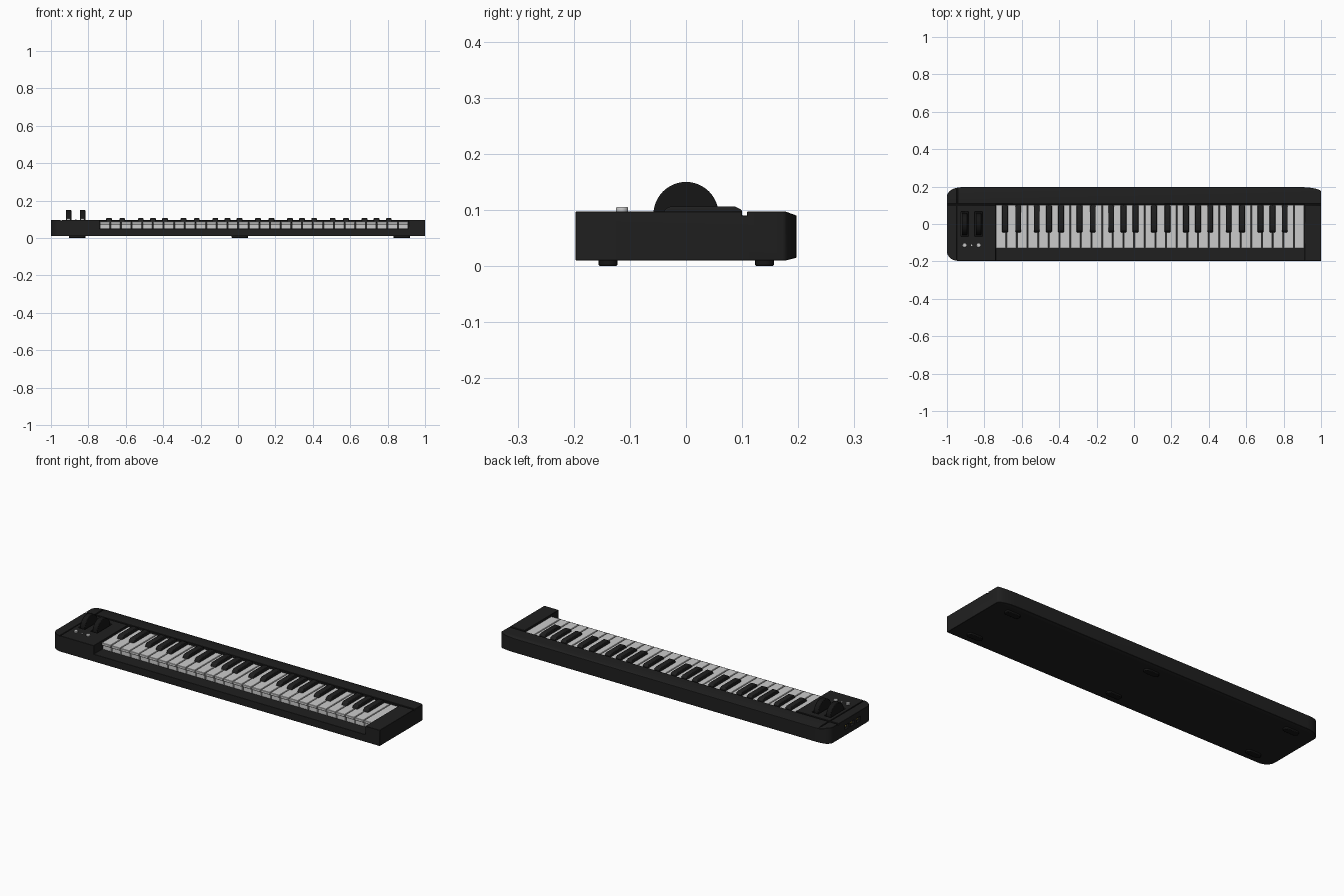
import bpy, bmesh, math
from mathutils import Vector

if "Cube" in bpy.data.objects:
    bpy.data.objects.remove(bpy.data.objects["Cube"])


def material(name, rgb):
    m = bpy.data.materials.new(name)
    m.diffuse_color = (*rgb, 1)
    m.use_nodes = True
    m.node_tree.nodes["Principled BSDF"].inputs["Base Color"].default_value = m.diffuse_color
    return m


BLACK = material("black_plastic", (0.014, 0.014, 0.014))
DARK = material("dark_rubber", (0.008, 0.008, 0.008))
GOLD = material("gold_contact", (0.55, 0.42, 0.08))


def finish(name, bm, mat=None, bevel=0.0, segs=2):
    bmesh.ops.recalc_face_normals(bm, faces=bm.faces)
    me = bpy.data.meshes.new(name)
    bm.to_mesh(me)
    bm.free()
    ob = bpy.data.objects.new(name, me)
    bpy.context.collection.objects.link(ob)
    if mat:
        me.materials.append(mat)
    if bevel:
        b = ob.modifiers.new("bevel", 'BEVEL')
        b.width, b.segments, b.limit_method = bevel, segs, 'ANGLE'
    return ob


def smooth(ob):
    bpy.ops.object.select_all(action='DESELECT')
    ob.select_set(True)
    bpy.context.view_layer.objects.active = ob
    bpy.ops.object.shade_smooth_by_angle(angle=math.radians(35))


def prism(name, pts, axis, lo, hi, mat=None, bevel=0.0, segs=2):
    """Extrude a 2D profile: axis 'x' takes (y, z) points, axis 'z' takes (x, y)."""
    bm = bmesh.new()
    vs = [bm.verts.new((lo, a, b) if axis == 'x' else (a, b, lo)) for a, b in pts]
    f = bm.faces.new(vs)
    new = bmesh.ops.extrude_face_region(bm, geom=[f])["geom"]
    step = Vector((hi - lo, 0, 0)) if axis == 'x' else Vector((0, 0, hi - lo))
    bmesh.ops.translate(bm, vec=step, verts=[v for v in new if isinstance(v, bmesh.types.BMVert)])
    return finish(name, bm, mat, bevel, segs)


def box(name, x0, x1, y0, y1, z0, z1, mat=None, bevel=0.0):
    return prism(name, [(x0, y0), (x1, y0), (x1, y1), (x0, y1)], 'z', z0, z1, mat, bevel)


def circle(cx, cy, r, n):
    return [(cx + r * math.cos(2 * math.pi * i / n), cy + r * math.sin(2 * math.pi * i / n)) for i in range(n)]


def arc(cx, cy, rx, ry, a0, a1, n=8):
    return [(cx + rx * math.cos(math.radians(a0 + (a1 - a0) * i / n)),
             cy + ry * math.sin(math.radians(a0 + (a1 - a0) * i / n))) for i in range(n + 1)]


def boolean(ob, cutter, op='DIFFERENCE'):
    m = ob.modifiers.new("cut", 'BOOLEAN')
    m.operation, m.object, m.solver = op, cutter, 'EXACT'
    cutter.hide_render = True
    bpy.context.view_layer.objects.active = ob
    bpy.ops.object.modifier_apply(modifier=m.name)
    bpy.data.objects.remove(cutter, do_unlink=True)


L, R = -0.74, 0.912          # key bed limits
WHEELS = (-0.906, -0.831)

# Body: side profile trimmed to the rounded plan outline
body = prism("body", [(-0.197, 0.01), (0.178, 0.01), (0.197, 0.015), (0.197, 0.09),
                      (0.178, 0.097), (-0.197, 0.097)], 'x', -1.1, 1.1, BLACK)
plan = [(1, -0.3), (1, 0.172)] + arc(0.89, 0.172, 0.11, 0.025, 0, 90)[1:]
plan += arc(-0.92, 0.147, 0.08, 0.05, 90, 180) + arc(-0.94, -0.147, 0.06, 0.05, 180, 270)
plan += [(-0.9, -0.197), (-0.9, -0.3)]
boolean(body, prism("plan_cutter", plan, 'z', -0.1, 0.2), 'INTERSECT')

# Key bed, panel grooves, wheel wells and side port recesses
boolean(body, box("bed_cutter", L, R, -0.3, 0.106, 0.05, 0.2))
boolean(body, box("groove_cutter", -1.1, 1.1, 0.1, 0.109, 0.09, 0.2))
boolean(body, box("seam_cutter", -0.948, -0.943, -0.3, 0.3, 0.092, 0.2))
for wx in WHEELS:
    boolean(body, box("well_cutter", wx - 0.02, wx + 0.02, -0.065, 0.065, 0.07, 0.2))
for py in (0.03, -0.02, -0.07):
    boolean(body, box("port_cutter", -1.1, -0.985, py - 0.016, py + 0.016, 0.042, 0.066))
    box("port_contact", -0.99, -0.984, py - 0.009, py + 0.009, 0.05, 0.057, GOLD)
b = body.modifiers.new("bevel", 'BEVEL')
b.width, b.segments, b.limit_method = 0.0015, 1, 'ANGLE'
b.angle_limit = math.radians(40)
smooth(body)

# White keys with an overhanging front lip
N = 29
W = (R - L) / N
white = [(-0.13, 0.088), (-0.13, 0.075), (-0.122, 0.071), (-0.122, 0.045),
         (0.102, 0.045), (0.102, 0.088)]
for i in range(N):
    x = L + i * W
    prism("white_key", white, 'x', x + 0.002, x + W - 0.002, None, 0.0015, 1)

# Black keys, sloped at the front
black = [(-0.045, 0.08), (-0.044, 0.09), (-0.036, 0.103), (-0.028, 0.106),
         (0.088, 0.106), (0.1, 0.1), (0.1, 0.08)]
shift = {0: -0.007, 1: 0.007, 3: -0.008, 4: 0, 5: 0.008}
for i in range(N - 1):
    if i % 7 in shift:
        c = L + (i + 1) * W + shift[i % 7]
        smooth(prism("black_key", black, 'x', c - 0.0155, c + 0.0155, BLACK, 0.003, 2))

# Pitch and modulation wheels
for wx in WHEELS:
    smooth(prism("control_wheel", circle(0, 0.092, 0.058, 48), 'x', wx - 0.0145, wx + 0.0145, DARK, 0.003))

# Buttons and indicator lamp
for wx in WHEELS:
    smooth(prism("round_button", circle(wx, -0.114, 0.011, 24), 'z', 0.095, 0.105, None, 0.002))
smooth(prism("indicator_lamp", circle(-0.868, -0.114, 0.004, 16), 'z', 0.095, 0.099))

# Rubber feet
for fx in (-0.86, 0.01, 0.875):
    for fy in (-0.139, 0.14):
        pad = arc(fx + 0.027, fy, 0.017, 0.017, -90, 90) + arc(fx - 0.027, fy, 0.017, 0.017, 90, 270)
        smooth(prism("rubber_foot", pad, 'z', 0.0, 0.012, DARK, 0.003))
